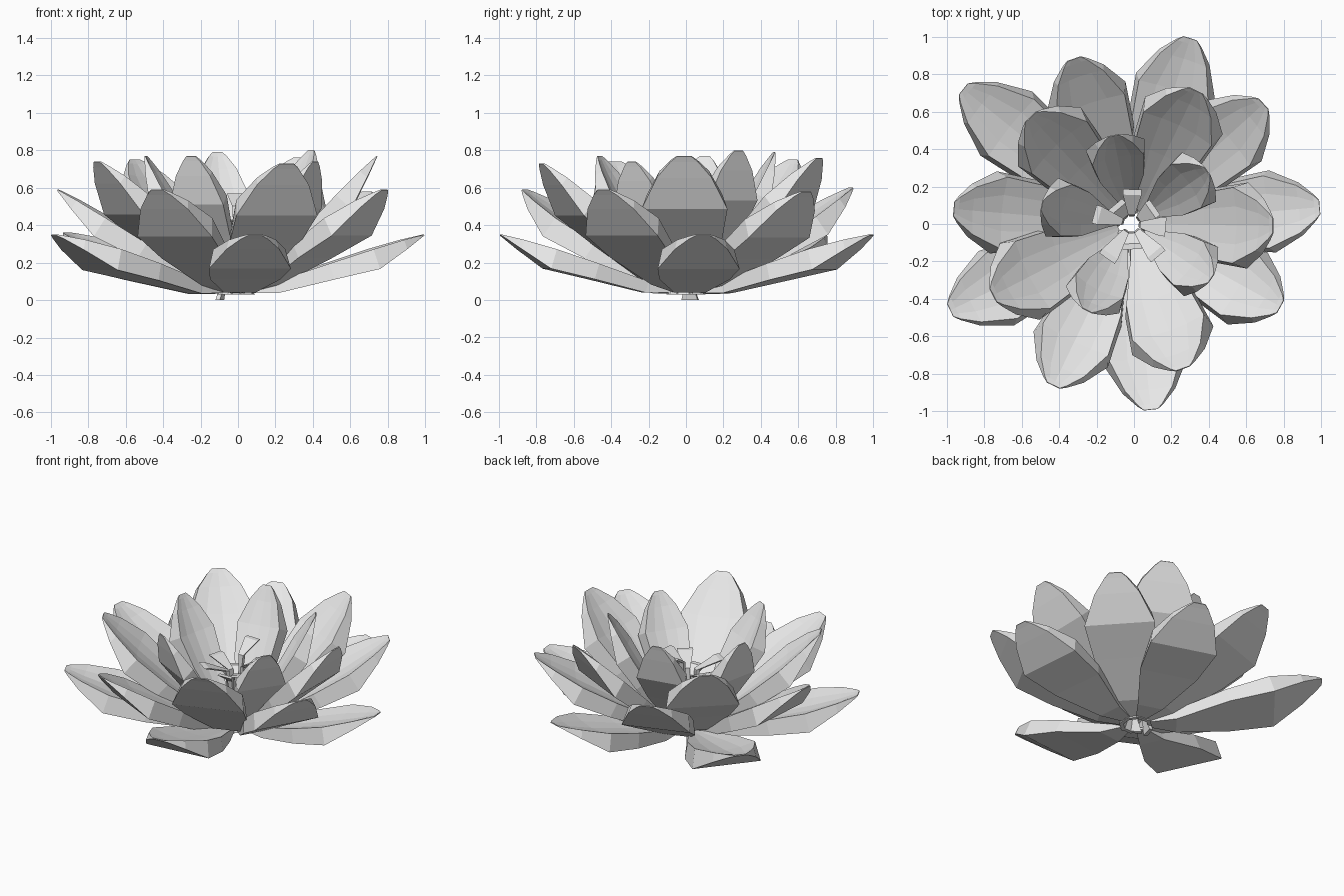
import bpy
import bmesh
import math
from mathutils import Vector, Matrix

if "Cube" in bpy.data.objects:
    bpy.data.objects.remove(bpy.data.objects["Cube"], do_unlink=True)

grey = bpy.data.materials.new("light_grey")
grey.use_nodes = True
grey.diffuse_color = (0.8, 0.8, 0.8, 1)
grey.node_tree.nodes["Principled BSDF"].inputs["Base Color"].default_value = grey.diffuse_color

CENTRE = Vector((-0.015, 0, 0.05))


def finish(name, rows):
    """Skin closed rings of points into a capped, flat shaded object."""
    bm = bmesh.new()
    rings = [[bm.verts.new(point) for point in row] for row in rows]
    count = len(rings[0])
    for low, high in zip(rings, rings[1:]):
        for i in range(count):
            j = (i + 1) % count
            bm.faces.new((low[i], low[j], high[j], high[i]))
    bm.faces.new(rings[0])
    bm.faces.new(rings[-1])
    bmesh.ops.recalc_face_normals(bm, faces=bm.faces)
    mesh = bpy.data.meshes.new(name)
    bm.to_mesh(mesh)
    bm.free()
    mesh.materials.append(grey)
    obj = bpy.data.objects.new(name, mesh)
    bpy.context.collection.objects.link(obj)


# Petal stations: distance along, top width, underside width, underside depth, hollow of top
STATIONS = [
    (0.0, 0.13, 0.14, -0.012, 0.0),
    (0.15, 0.3, 0.38, -0.06, 0.01),
    (0.45, 0.74, 0.86, -0.08, 0.025),
    (0.70, 0.88, 1.0, -0.1, 0.03),
    (0.88, 0.58, 0.64, -0.045, 0.02),
    (0.97, 0.3, 0.32, -0.015, 0.005),
    (1.0, 0.17, 0.17, -0.006, 0.0),
]


def petal(name, tip, half_width):
    """Solid petal with a hollowed top, sloping flanks and a creased flat underside."""
    tip = Vector(tip)
    out = Vector((tip.x - CENTRE.x, tip.y, 0)).normalized()
    base = CENTRE + out * 0.07
    along = tip - base
    length = along.length
    along.normalize()
    side = Vector((-out.y, out.x, 0))
    up = along.cross(side)
    rows = []
    for t, top, under, depth, hollow in STATIONS:
        edge = 0.4 * hollow
        section = [(-top, edge), (-top / 2, edge - 0.7 * hollow), (0, edge - hollow),
                   (top / 2, edge - 0.7 * hollow), (top, edge), (under, depth), (-under, depth)]
        rows.append([base + along * t * length + side * u * half_width + up * h * length
                     for u, h in section])
    finish(name, rows)


# Four whorls of petals, each given by its half width and petal tips
WHORLS = {
    "outer_petal": (0.22, [(0.99, 0.09, 0.35), (0.3, 0.99, 0.35), (-0.91, 0.72, 0.36),
                           (-0.98, -0.46, 0.35), (0.09, -0.99, 0.35)]),
    "second_petal": (0.22, [(0.78, -0.44, 0.59), (0.69, 0.64, 0.58), (-0.32, 0.88, 0.6),
                            (-0.96, 0.08, 0.59), (-0.43, -0.86, 0.59)]),
    "third_petal": (0.23, [(0.74, -0.01, 0.77), (0.33, 0.71, 0.76), (-0.55, 0.57, 0.75),
                           (-0.75, -0.38, 0.74), (0.26, -0.77, 0.73)]),
    "inner_petal": (0.16, [(0.39, 0.28, 0.8), (-0.11, 0.47, 0.79), (-0.49, 0.1, 0.77),
                           (-0.25, -0.46, 0.77), (0.41, -0.29, 0.74)]),
}
for name, (half_width, tips) in WHORLS.items():
    for number, tip in enumerate(tips, 1):
        petal(f"{name}_{number}", tip, half_width)


def stamen(name, degrees, height, reach, foot):
    """Thin stalk with a flared foot and a wedge shaped head."""
    rings = [  # radius, height, half breadth, half thickness
        (0.085, foot, 0.045, 0.012),
        (0.06, 0.1, 0.015, 0.01),
        (0.05, height * 0.7, 0.012, 0.01),
        (0.06, height * 0.88, 0.018, 0.012),
        (reach, height, 0.05, 0.015),
    ]
    turn = Matrix.Rotation(math.radians(degrees), 3, "Z")
    shift = Vector((CENTRE.x, 0, 0))
    corners = [(-1, -1), (1, -1), (1, 1), (-1, 1)]
    finish(name, [[turn @ Vector((radius + a * thick, b * breadth, z)) + shift
                   for a, b in corners] for radius, z, breadth, thick in rings])


# Ring of stamens around the open middle
STAMENS = [(88, 0.57, 0.17), (35, 0.48, 0.14), (-5, 0.52, 0.17), (-50, 0.47, 0.21),
           (-88, 0.42, 0.12), (-125, 0.48, 0.21), (165, 0.46, 0.19), (130, 0.4, 0.12)]
for number, (degrees, height, reach) in enumerate(STAMENS, 1):
    foot = 0.0 if degrees == 165 else 0.03
    stamen(f"stamen_{number}", degrees, height, reach, foot)
